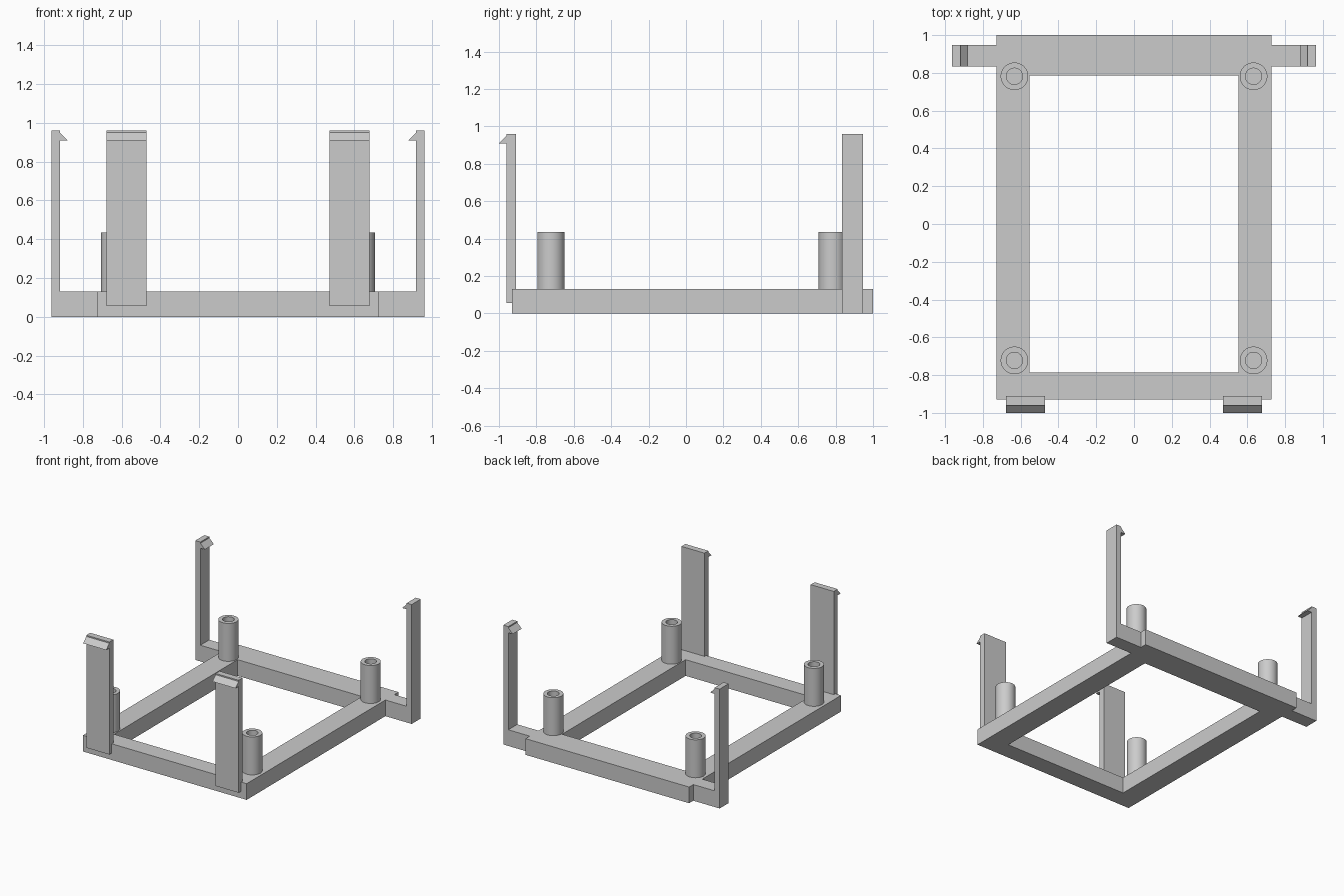
import bpy, bmesh, math
from mathutils import Vector

if "Cube" in bpy.data.objects:
    bpy.data.objects.remove(bpy.data.objects["Cube"])

grey = bpy.data.materials.new("plain grey")
grey.diffuse_color = (0.6, 0.6, 0.6, 1)
grey.use_nodes = True
grey.node_tree.nodes["Principled BSDF"].inputs["Base Color"].default_value = grey.diffuse_color


def finish(name, bm):
    bmesh.ops.recalc_face_normals(bm, faces=bm.faces)
    mesh = bpy.data.meshes.new(name)
    bm.to_mesh(mesh)
    bm.free()
    mesh.materials.append(grey)
    ob = bpy.data.objects.new(name, mesh)
    bpy.context.collection.objects.link(ob)
    return ob


def prism(name, points, push):
    """Extrude a closed outline along a vector."""
    bm = bmesh.new()
    face = bm.faces.new([bm.verts.new(p) for p in points])
    out = bmesh.ops.extrude_face_region(bm, geom=[face], use_keep_orig=True)
    verts = [g for g in out["geom"] if isinstance(g, bmesh.types.BMVert)]
    bmesh.ops.translate(bm, verts=verts, vec=push)
    return finish(name, bm)


# Rectangular base frame with an open middle
H = 0.13
outer = [(-0.728, -0.93), (0.728, -0.93), (0.728, 1.0), (-0.728, 1.0)]
inner = [(-0.553, -0.785), (0.553, -0.785), (0.553, 0.785), (-0.553, 0.785)]
bm = bmesh.new()
rings = [[bm.verts.new((x, y, z)) for x, y in loop]
         for loop, z in ((outer, 0), (outer, H), (inner, H), (inner, 0))]
for k in range(4):
    a, b = rings[k], rings[(k + 1) % 4]
    for i in range(4):
        j = (i + 1) % 4
        bm.faces.new((a[i], a[j], b[j], b[i]))
finish("base_frame", bm)

# Hollow corner posts, lathed from a wall profile
for side, sx in (("left", -1), ("right", 1)):
    for end, y in (("front", -0.722), ("back", 0.782)):
        c = Vector((sx * 0.633, y, 0))
        profile = [(0.073, H), (0.073, 0.435), (0.043, 0.435), (0.043, H)]
        bm = bmesh.new()
        vs = [bm.verts.new(c + Vector((r, 0, z))) for r, z in profile]
        es = [bm.edges.new(vs[i:i + 2]) for i in range(3)]
        bmesh.ops.spin(bm, geom=vs + es, cent=c, axis=(0, 0, 1),
                       angle=2 * math.pi, steps=48, use_duplicate=False)
        bmesh.ops.remove_doubles(bm, verts=bm.verts, dist=1e-4)
        post = finish(f"{end}_{side}_post", bm)
        bpy.ops.object.select_all(action='DESELECT')
        post.select_set(True)
        bpy.context.view_layer.objects.active = post
        bpy.ops.object.shade_smooth_by_angle(angle=math.radians(30))

    # Front clip: flat plate with an outward hook
    clip = [(-0.91, 0.055), (-0.91, 0.96), (-0.96, 0.96), (-0.96, 0.95),
            (-1.0, 0.91), (-0.96, 0.91), (-0.96, 0.055)]
    prism(f"front_{side}_clip", [(sx * 0.4725, y, z) for y, z in clip],
          (sx * 0.205, 0, 0))

    # Back arm: foot, upright and inward hook
    arm = [(0.728, 0), (0.9625, 0), (0.9625, 0.96), (0.918, 0.96),
           (0.918, 0.95), (0.878, 0.91), (0.918, 0.91), (0.918, H), (0.728, H)]
    prism(f"back_{side}_arm", [(sx * x, 0.833, z) for x, z in arm],
          (0, 0.114, 0))
